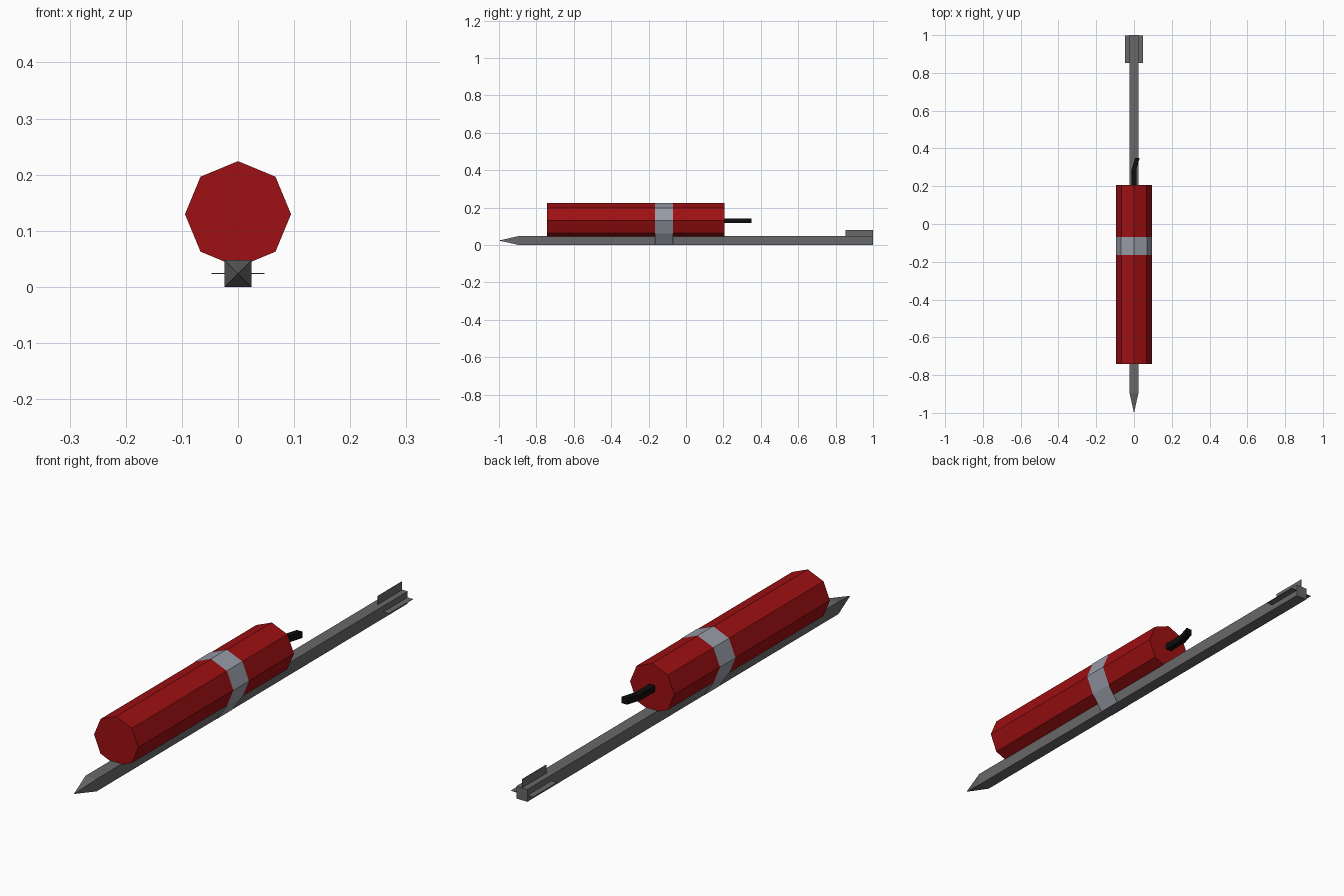
import bpy, math

if "Cube" in bpy.data.objects:
    bpy.data.objects.remove(bpy.data.objects["Cube"])

def material(name, rgb):
    m = bpy.data.materials.new(name)
    m.diffuse_color = (*rgb, 1)
    m.use_nodes = True
    m.node_tree.nodes["Principled BSDF"].inputs["Base Color"].default_value = m.diffuse_color
    return m

RED = material("red paper", (0.34, 0.005, 0.006))
GREY = material("dark grey metal", (0.14, 0.14, 0.14))
TAPE = material("silver tape", (0.31, 0.33, 0.38))
BLACK = material("black cord", (0.004, 0.004, 0.004))

def add(name, verts, faces, mat):
    me = bpy.data.meshes.new(name)
    me.from_pydata(verts, [], faces)
    me.materials.append(mat)
    ob = bpy.data.objects.new(name, me)
    bpy.context.collection.objects.link(ob)
    return ob

def loft(name, sections, mat, caps=True, closed=True):
    """Join equal-length (x, y, z) sections, running from -y to +y."""
    n = len(sections[0])
    verts = [p for s in sections for p in s]
    faces = []
    for k in range(len(sections) - 1):
        for i in range(n if closed else n - 1):
            j = (i + 1) % n
            faces.append((k*n + i, k*n + n + i, k*n + n + j, k*n + j))
    if caps:
        faces.append(tuple(range(n)))
        faces.append(tuple(range(len(verts) - 1, len(verts) - n - 1, -1)))
    return add(name, verts, faces, mat)

def square(cx, y, cz, h):
    # counter-clockwise seen from the front (-y)
    return [(cx + a*h, y, cz + b*h) for a, b in ((-1, -1), (1, -1), (1, 1), (-1, 1))]

# shaft with a pyramid point
H = 0.0237
shaft = [square(0, -0.895, H, H), square(0, 1.0, H, H)]
verts = shaft[0] + shaft[1] + [(0, -1.0, H)]
faces = [(7, 6, 5, 4)]
for i in range(4):
    j = (i + 1) % 4
    faces += [(i, i + 4, j + 4, j), (i, j, 8)]
add("shaft", verts, faces, GREY)

# three thin tail fins
T = 0.0008
def plate(name, x0, x1, z0, z1):
    loft(name, [[(x0, y, z0), (x1, y, z0), (x1, y, z1), (x0, y, z1)]
                for y in (0.852, 0.999)], GREY)
plate("top_fin", -T, T, 2*H - 0.01, 0.08)
plate("right_fin", H - 0.01, 0.047, H - T, H + T)
plate("left_fin", -0.047, -H + 0.01, H - T, H + T)

# octagonal explosive stick
CZ, R = 0.1295, 0.0945
def octagon(r, y):
    return [(r*math.cos(i*math.pi/4), y, CZ + r*math.sin(i*math.pi/4)) for i in range(8)]
loft("stick", [octagon(R, -0.742), octagon(R, 0.206)], RED)

# tape band: open strip over the stick and down to the shaft's lower edges
def band(y):
    r = R + 0.0015
    arc = [(r*math.cos(math.radians(a)), y, CZ + r*math.sin(math.radians(a)))
           for a in range(-45, 226, 45)]
    return [(H + 0.001, y, 0.0)] + arc + [(-H - 0.001, y, 0.0)]
loft("tape_band", [band(-0.165), band(-0.07)], TAPE, caps=False, closed=False)

# bent fuse
loft("fuse", [square(x, y, 0.13, 0.012) for x, y in ((0, 0.2), (0, 0.29), (0.018, 0.35))], BLACK)
